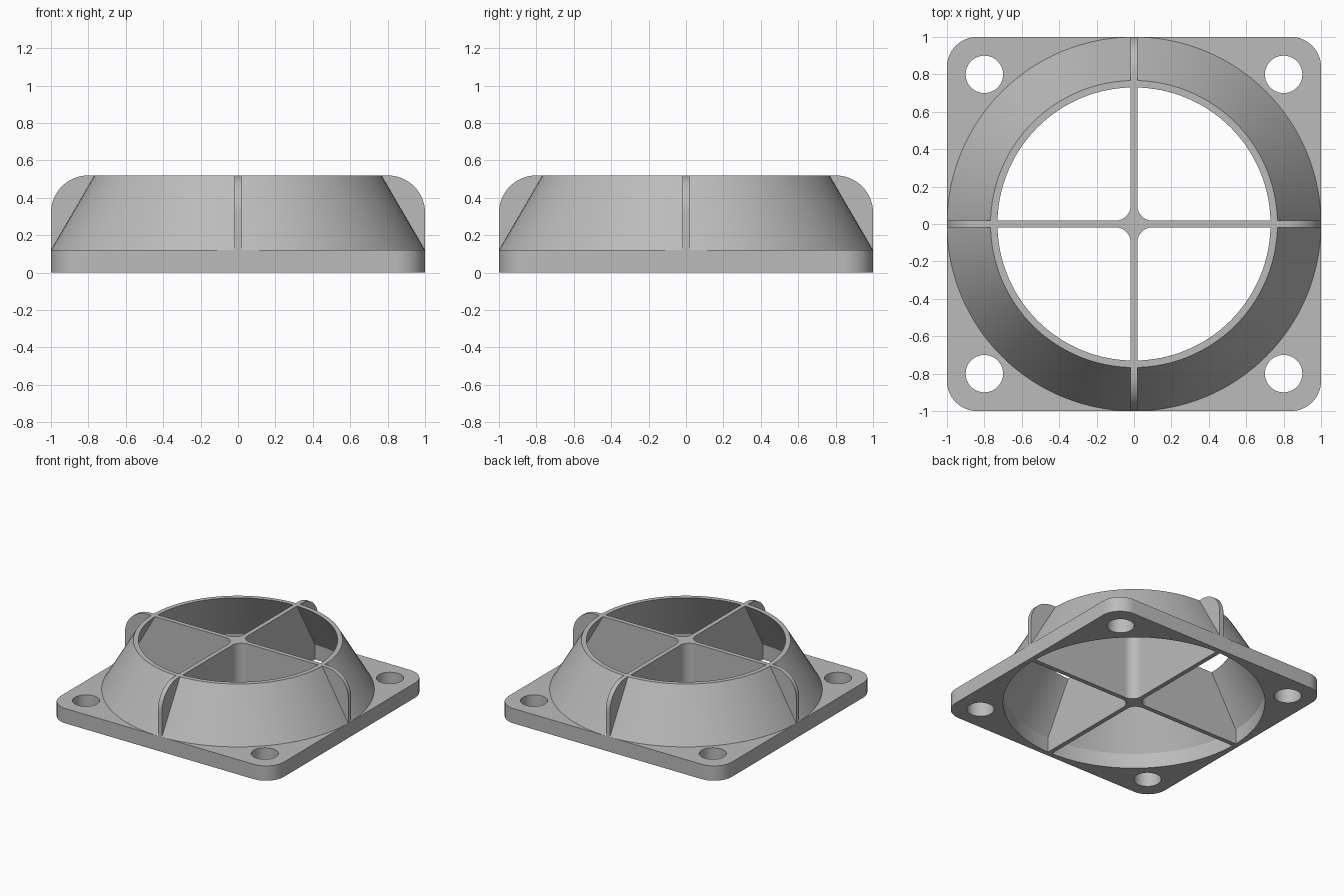
import bpy, bmesh
from math import cos, sin, pi, radians

cube = bpy.data.objects.get("Cube")
if cube:
    bpy.data.objects.remove(cube, do_unlink=True)

PLATE_H, TOTAL_H = 0.12, 0.52
RIB_HALF, FILLET = 0.018, 0.08

grey = bpy.data.materials.new("light grey")
grey.use_nodes = True
grey.diffuse_color = (0.5, 0.5, 0.5, 1)
grey.node_tree.nodes["Principled BSDF"].inputs["Base Color"].default_value = (0.5, 0.5, 0.5, 1)


def arc(cx, cy, r, start, end, n=16):
    """Points along an arc, angles in degrees."""
    angles = [radians(start + (end - start) * i / n) for i in range(n + 1)]
    return [(cx + r * cos(a), cy + r * sin(a)) for a in angles]


def circle(cx, cy, r, n):
    return arc(cx, cy, r, 0, 360, n)[:-1]


def finish(obj):
    obj.data.materials.clear()
    obj.data.materials.append(grey)
    bpy.ops.object.select_all(action='DESELECT')
    obj.select_set(True)
    bpy.context.view_layer.objects.active = obj
    bpy.ops.object.shade_smooth_by_angle(angle=radians(30))


def extrude(name, outlines, thickness, location, rotation=(0, 0, 0)):
    """Fill flat outlines (inner ones become holes) and extrude about the middle."""
    curve = bpy.data.curves.new(name, 'CURVE')
    curve.dimensions = '2D'
    curve.fill_mode = 'BOTH'
    curve.extrude = thickness / 2
    for points in outlines:
        spline = curve.splines.new('POLY')
        spline.points.add(len(points) - 1)
        for p, (x, y) in zip(spline.points, points):
            p.co = (x, y, 0, 1)
        spline.use_cyclic_u = True
    obj = bpy.data.objects.new(name, curve)
    bpy.context.collection.objects.link(obj)
    obj.location, obj.rotation_euler = location, rotation
    bpy.ops.object.select_all(action='DESELECT')
    obj.select_set(True)
    bpy.context.view_layer.objects.active = obj
    bpy.ops.object.convert(target='MESH')
    finish(bpy.context.view_layer.objects.active)


def lathe(name, profile, n=128):
    """Revolve a closed (radius, height) profile around z."""
    bm = bmesh.new()
    rings = [[bm.verts.new((r * cos(2 * pi * i / n), r * sin(2 * pi * i / n), z))
              for i in range(n)] for r, z in profile]
    for a, b in zip(rings, rings[1:] + rings[:1]):
        for i in range(n):
            j = (i + 1) % n
            bm.faces.new((a[i], a[j], b[j], b[i]))
    bmesh.ops.recalc_face_normals(bm, faces=bm.faces)
    mesh = bpy.data.meshes.new(name)
    bm.to_mesh(mesh)
    bm.free()
    obj = bpy.data.objects.new(name, mesh)
    bpy.context.collection.objects.link(obj)
    finish(obj)


# Square base plate with rounded corners, a large opening and four screw holes
R = 0.16
corners = [(1, 1), (-1, 1), (-1, -1), (1, -1)]
outline = []
for k, (sx, sy) in enumerate(corners):
    outline += arc(sx * (1 - R), sy * (1 - R), R, 90 * k, 90 * k + 90)
holes = [circle(0.8 * sx, 0.8 * sy, 0.1, 48) for sx, sy in corners]
extrude("base_plate", [outline, circle(0, 0, 0.96, 128)] + holes,
        PLATE_H, (0, 0, PLATE_H / 2))

# Tapered hollow collar
lathe("tapered_collar", [(1.0, PLATE_H), (0.767, TOTAL_H), (0.73, TOTAL_H), (0.96, PLATE_H)])

# Two crossing ribs with rounded upper ends
C = 0.2
rib = [(-1, 0), (1, 0)]
rib += arc(1 - C, TOTAL_H - C, C, 0, 90) + arc(C - 1, TOTAL_H - C, C, 90, 180)
for name, turn in (("side_to_side_rib", 0), ("front_to_back_rib", pi / 2)):
    extrude(name, [rib], 2 * RIB_HALF, (0, 0, 0), (pi / 2, 0, turn))

# Filleted hub where the ribs cross
hub = []
c = RIB_HALF + FILLET
for k, (sx, sy) in enumerate(corners):
    hub += arc(sx * c, sy * c, FILLET, 270 + 90 * k, 180 + 90 * k, 12)
extrude("centre_hub", [hub], TOTAL_H, (0, 0, TOTAL_H / 2))
